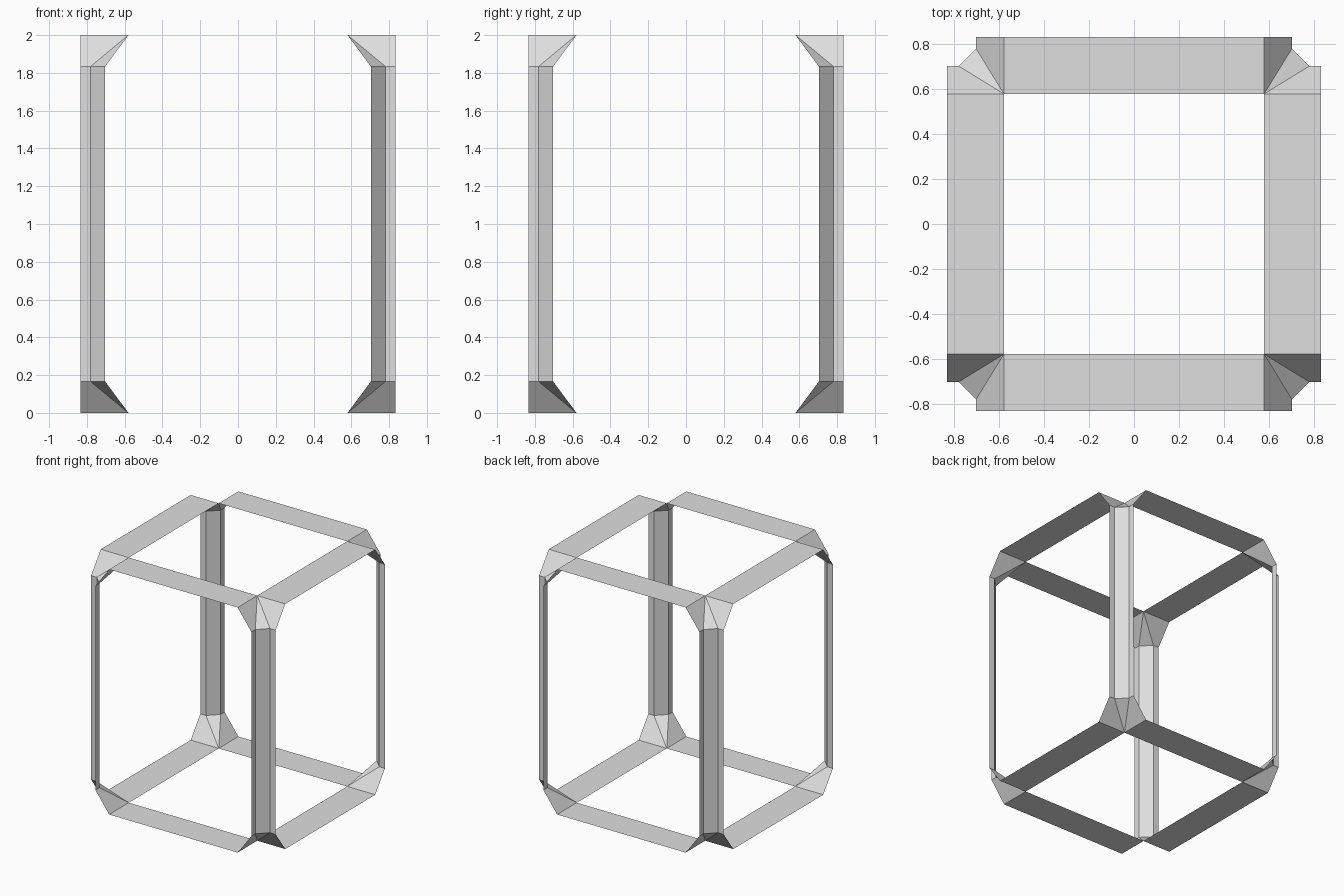
import bpy

if "Cube" in bpy.data.objects:
    bpy.data.objects.remove(bpy.data.objects["Cube"])

OUT, INN = 0.833, 0.58        # outer and inner edge of the flat rails
LIP, BEND = 0.704, 0.782      # post channel profile positions
H, DROP = 2.0, 0.167          # total height, height of a corner bracket

grey = bpy.data.materials.new("light_grey")
grey.diffuse_color = (0.74, 0.74, 0.74, 1)
grey.use_nodes = True
grey.node_tree.nodes["Principled BSDF"].inputs["Base Color"].default_value = grey.diffuse_color


def sheet(name, verts, faces, flip=False):
    """Make a thin sheet object; flip keeps normals outward after mirroring."""
    if flip:
        faces = [f[::-1] for f in faces]
    mesh = bpy.data.meshes.new(name)
    mesh.from_pydata(verts, [], faces)
    mesh.materials.append(grey)
    obj = bpy.data.objects.new(name, mesh)
    bpy.context.collection.objects.link(obj)


# Open channel profile of a post, for the +x +y corner
profile = [(OUT, LIP), (BEND, LIP), (LIP, BEND), (LIP, OUT)]

for sx, xn in ((-1, "left"), (1, "right")):
    for sy, yn in ((-1, "front"), (1, "back")):
        # Upright channel post
        verts = [(sx * x, sy * y, z) for z in (DROP, H - DROP) for x, y in profile]
        faces = [(i, i + 4, i + 5, i + 1) for i in range(3)]
        sheet(f"{yn}_{xn}_post", verts, faces, sx * sy < 0)

        # Folded brackets joining the post to the rails, top and bottom
        for sz, zn in ((-1, "bottom"), (1, "top")):
            low = [(x, y, H / 2 - DROP) for x, y in profile]
            rim = [(OUT, INN, H / 2), (INN, INN, H / 2), (INN, OUT, H / 2)]
            verts = [(sx * x, sy * y, H / 2 + sz * z) for x, y, z in low + rim]
            faces = [(0, 4, 5, 1), (1, 5, 2), (2, 5, 6, 3)]
            sheet(f"{zn}_{yn}_{xn}_bracket", verts, faces, sx * sy * sz < 0)

# Flat rails around the top and bottom
for z, zn in ((0, "bottom"), (H, "top")):
    for s, xn, yn in ((-1, "left", "front"), (1, "right", "back")):
        a, b = sorted((s * INN, s * OUT))
        for name, x0, x1, y0, y1 in ((xn, a, b, -INN, INN), (yn, -INN, INN, a, b)):
            verts = [(x0, y0, z), (x1, y0, z), (x1, y1, z), (x0, y1, z)]
            sheet(f"{zn}_{name}_rail", verts, [(0, 1, 2, 3)], z == 0)
